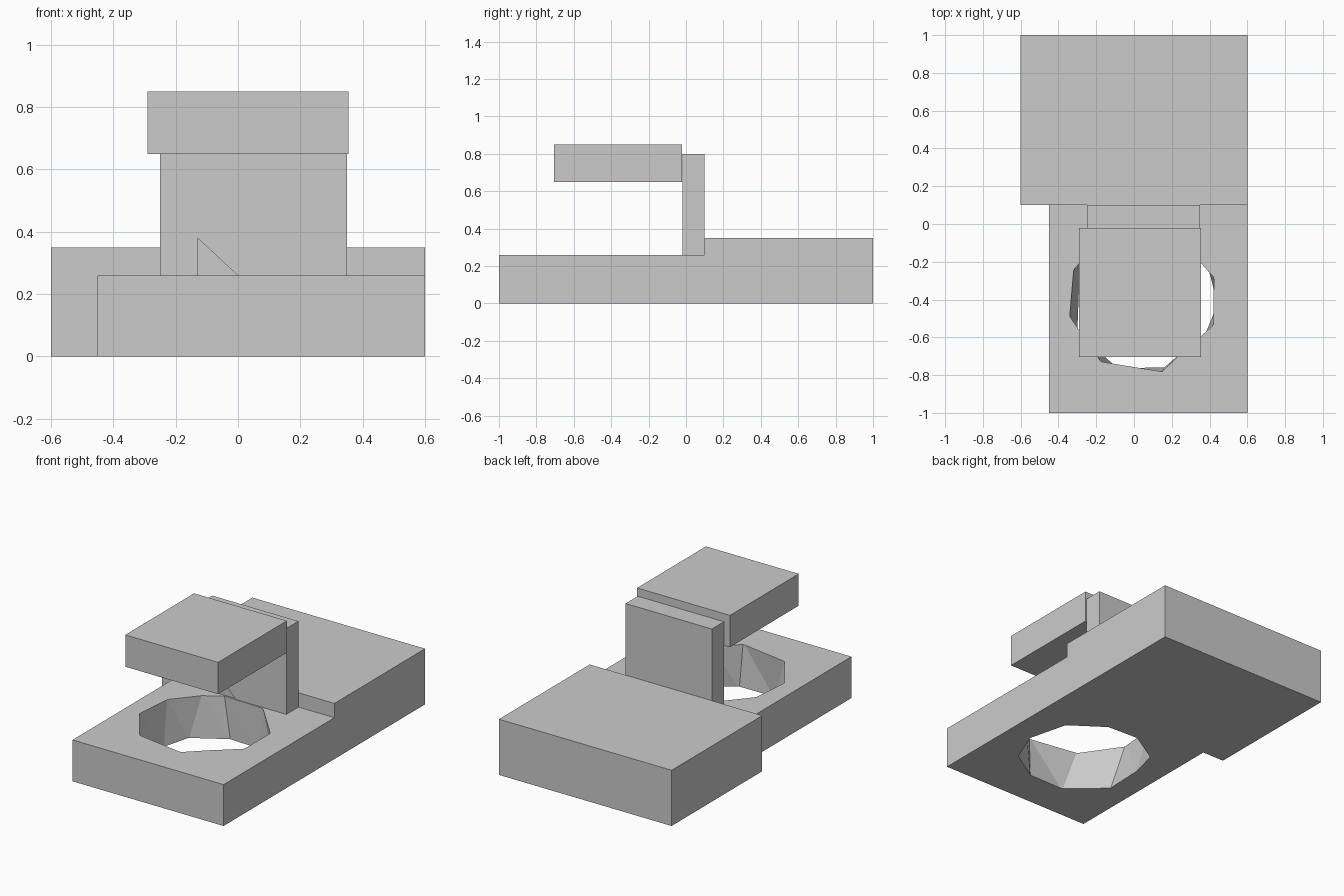
import bpy
import bmesh
from mathutils import Vector

cube = bpy.data.objects.get("Cube")
if cube:
    bpy.data.objects.remove(cube, do_unlink=True)

grey = bpy.data.materials.new("plain_grey")
grey.use_nodes = True
colour = (0.6, 0.6, 0.6, 1.0)
grey.diffuse_color = colour
grey.node_tree.nodes["Principled BSDF"].inputs["Base Color"].default_value = colour


def loft(name, lower, upper):
    """Closed solid between two matching loops of points."""
    bm = bmesh.new()
    a = [bm.verts.new(p) for p in lower]
    b = [bm.verts.new(p) for p in upper]
    n = len(a)
    bm.faces.new(a)
    bm.faces.new(b)
    for i in range(n):
        j = (i + 1) % n
        bm.faces.new((a[i], a[j], b[j]))
        bm.faces.new((a[i], b[j], b[i]))
    bmesh.ops.recalc_face_normals(bm, faces=bm.faces)
    mesh = bpy.data.meshes.new(name)
    bm.to_mesh(mesh)
    bm.free()
    mesh.materials.append(grey)
    obj = bpy.data.objects.new(name, mesh)
    bpy.context.collection.objects.link(obj)
    return obj


def box(name, x, y, z):
    bm = bmesh.new()
    bmesh.ops.create_cube(bm, size=1)
    for v in bm.verts:
        v.co = [r[0] if c < 0 else r[1] for c, r in zip(v.co, (x, y, z))]
    mesh = bpy.data.meshes.new(name)
    bm.to_mesh(mesh)
    bm.free()
    mesh.materials.append(grey)
    obj = bpy.data.objects.new(name, mesh)
    bpy.context.collection.objects.link(obj)
    return obj


def cut(target, cutter):
    """Subtract the cutter, bake the result and remove the cutter."""
    mod = target.modifiers.new("cut", "BOOLEAN")
    mod.operation = "DIFFERENCE"
    mod.solver = "EXACT"
    mod.object = cutter
    cutter.hide_render = True
    bpy.context.view_layer.objects.active = target
    bpy.ops.object.modifier_apply(modifier=mod.name)
    bpy.data.objects.remove(cutter, do_unlink=True)


# Slabs, upright post and overhanging plate
front_slab = box("front_slab", (-0.45, 0.6), (-1, 0.1), (0, 0.26))
box("back_slab", (-0.6, 0.6), (0.1, 1), (0, 0.35))
post = box("post", (-0.25, 0.35), (-0.02, 0.1), (0.26, 0.8))
box("top_plate", (-0.29, 0.355), (-0.705, -0.022), (0.65, 0.85))

# Irregular faceted hole through the front slab
low = [(0.16, -0.76), (0.35, -0.64), (0.44, -0.43), (0.38, -0.18), (0.17, -0.03),
       (-0.04, -0.02), (-0.24, -0.14), (-0.29, -0.32), (-0.3, -0.57), (-0.09, -0.76)]
high = [(0.15, -0.78), (0.29, -0.65), (0.42, -0.53), (0.42, -0.28), (0.19, -0.03),
        (-0.08, -0.02), (-0.19, -0.09), (-0.32, -0.25), (-0.34, -0.49), (-0.17, -0.73)]
lower = [Vector((x, y, 0)) for x, y in low]
upper = [Vector((x, y, 0.26)) for x, y in high]
cut(front_slab, loft("hole_cutter",
                     [p.lerp(q, -0.05) for p, q in zip(lower, upper)],
                     [p.lerp(q, 1.05) for p, q in zip(lower, upper)]))

# Shallow three-sided nick at the foot of the post
nick = [(-0.13, 0.25), (0.01, 0.25), (-0.13, 0.38)]
cut(post, loft("nick_cutter",
               [(x, -0.03, z) for x, z in nick],
               [(x, -0.01, z) for x, z in nick]))
